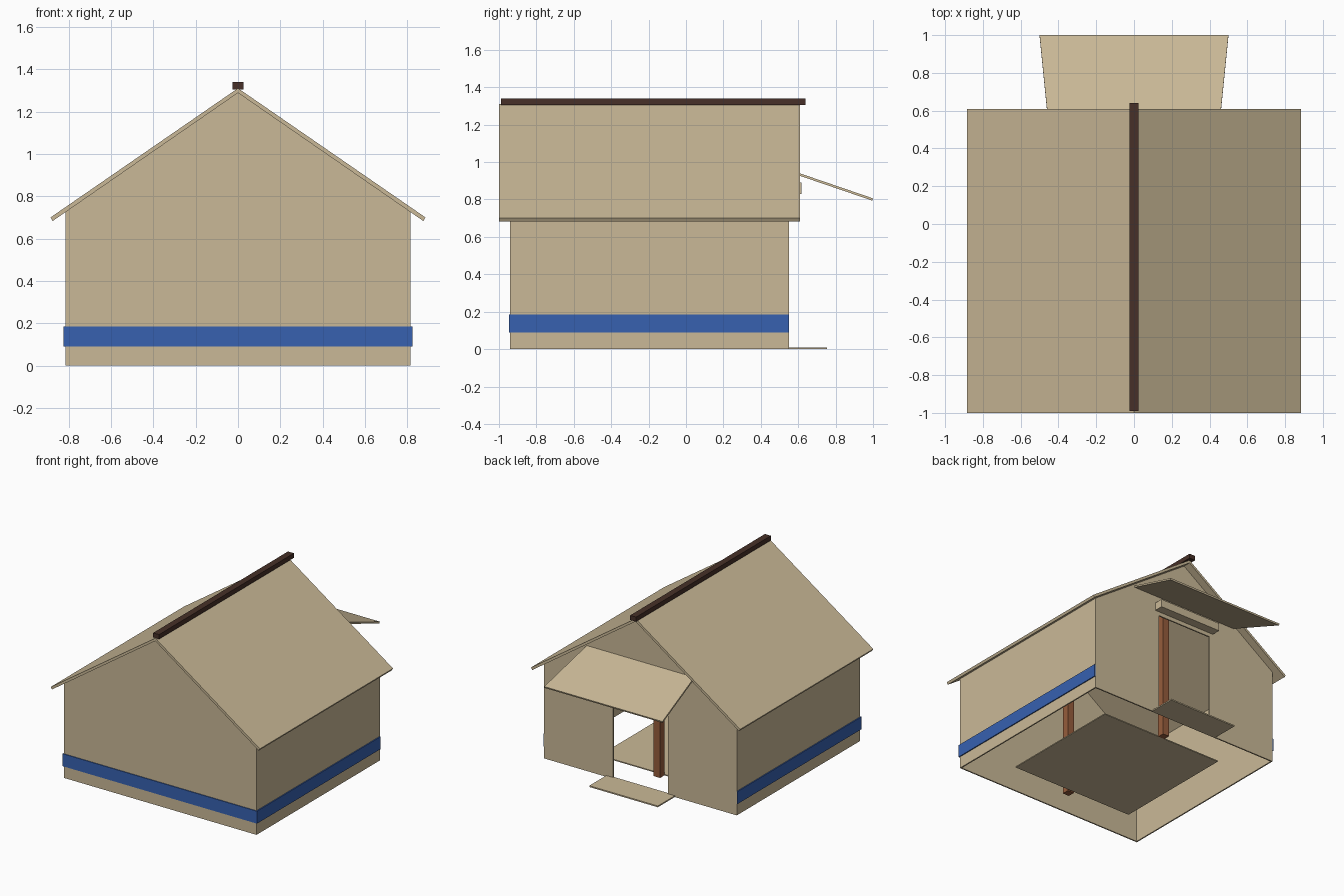
import bpy
import bmesh
from mathutils import Vector

if "Cube" in bpy.data.objects:
    bpy.data.objects.remove(bpy.data.objects["Cube"], do_unlink=True)


def linear(value):
    c = value / 255
    return c / 12.92 if c <= 0.04045 else ((c + 0.055) / 1.055) ** 2.4


def make_material(name, rgb):
    mat = bpy.data.materials.new(name)
    mat.use_nodes = True
    color = (*[linear(v) for v in rgb], 1)
    mat.diffuse_color = color
    bsdf = next(n for n in mat.node_tree.nodes if n.type == "BSDF_PRINCIPLED")
    bsdf.inputs["Base Color"].default_value = color
    bsdf.inputs["Roughness"].default_value = 0.9
    return mat


TAN = make_material("tan_plaster", (202, 185, 151))
BLUE = make_material("blue_paint", (55, 97, 176))
DARK = make_material("dark_brown_wood", (71, 48, 40))
WOOD = make_material("brown_wood", (150, 93, 60))


def extrude(name, outline, offset, mat):
    """Solid made by sweeping a closed 3D outline along an offset."""
    bm = bmesh.new()
    face = bm.faces.new([bm.verts.new(p) for p in outline])
    swept = bmesh.ops.extrude_face_region(bm, geom=[face], use_keep_orig=True)
    verts = [v for v in swept["geom"] if isinstance(v, bmesh.types.BMVert)]
    bmesh.ops.translate(bm, verts=verts, vec=Vector(offset))
    bmesh.ops.recalc_face_normals(bm, faces=bm.faces)
    mesh = bpy.data.meshes.new(name)
    bm.to_mesh(mesh)
    bm.free()
    mesh.materials.append(mat)
    obj = bpy.data.objects.new(name, mesh)
    bpy.context.collection.objects.link(obj)
    return obj


def box(name, x, y, z, mat):
    outline = [(x[0], y[0], z[0]), (x[1], y[0], z[0]),
               (x[1], y[1], z[0]), (x[0], y[1], z[0])]
    return extrude(name, outline, (0, 0, z[1] - z[0]), mat)


def profile_xz(name, right_half, y0, y1, mat, mirror=True):
    """Extrude a profile along y, mirroring its +x half."""
    pts = right_half + [(-x, z) for x, z in reversed(right_half) if x > 0]
    return extrude(name, [(x, y0, z) for x, z in pts], (0, y1 - y0, 0), mat)


# Main dimensions
W, FRONT, BACK, T = 0.815, -0.94, 0.55, 0.01
EAVE, APEX = 0.725, 1.288
DOOR_W, DOOR_H = 0.232, 0.80

# Gable walls, the back one notched for the doorway
profile_xz("front_gable_wall", [(0, APEX), (W, EAVE), (W, 0)],
           FRONT, FRONT + T, TAN)
profile_xz("back_gable_wall",
           [(0, APEX), (W, EAVE), (W, 0), (DOOR_W, 0), (DOOR_W, DOOR_H)],
           BACK - T, BACK, TAN)

# Side walls with their painted bands
for side, s in (("left", 1), ("right", -1)):
    box(side + "_wall", sorted((s * W, s * (W - T))),
        (FRONT + T, BACK - T), (0, EAVE), TAN)
    box(side + "_band", sorted((s * W, s * (W + 0.008))),
        (FRONT - 0.006, BACK), (0.09, 0.185), BLUE)
box("front_band", (-W, W), (FRONT - 0.006, FRONT), (0.09, 0.185), BLUE)

# Pitched roof and ridge beam
profile_xz("roof", [(0, 1.31), (0.885, 0.70), (0.875, 0.683), (0, APEX)],
           -1.0, 0.61, TAN)
box("ridge_beam", (-0.025, 0.025), (-0.99, 0.64), (1.305, 1.34), DARK)

# Sloping, slightly flared awning above the doorway
extrude("awning", [(-0.455, 0.55, 0.96), (0.455, 0.55, 0.96),
                   (0.5, 1.0, 0.806), (-0.5, 1.0, 0.806)],
        (0, -0.004, -0.012), TAN)
box("door_lintel", (-0.265, 0.265), (BACK, 0.618), (0.83, 0.89), TAN)

# Floor mat, doorstep and the two inner posts
box("floor", (-0.52, 0.52), (-0.68, 0.30), (0, 0.008), TAN)
box("doorstep", (-0.29, 0.29), (0.54, 0.755), (0, 0.01), TAN)
for name, y in (("front_post", -0.72), ("back_post", 0.325)):
    box(name, (-0.027, 0.027), (y - 0.027, y + 0.027), (0, 1.26), WOOD)
